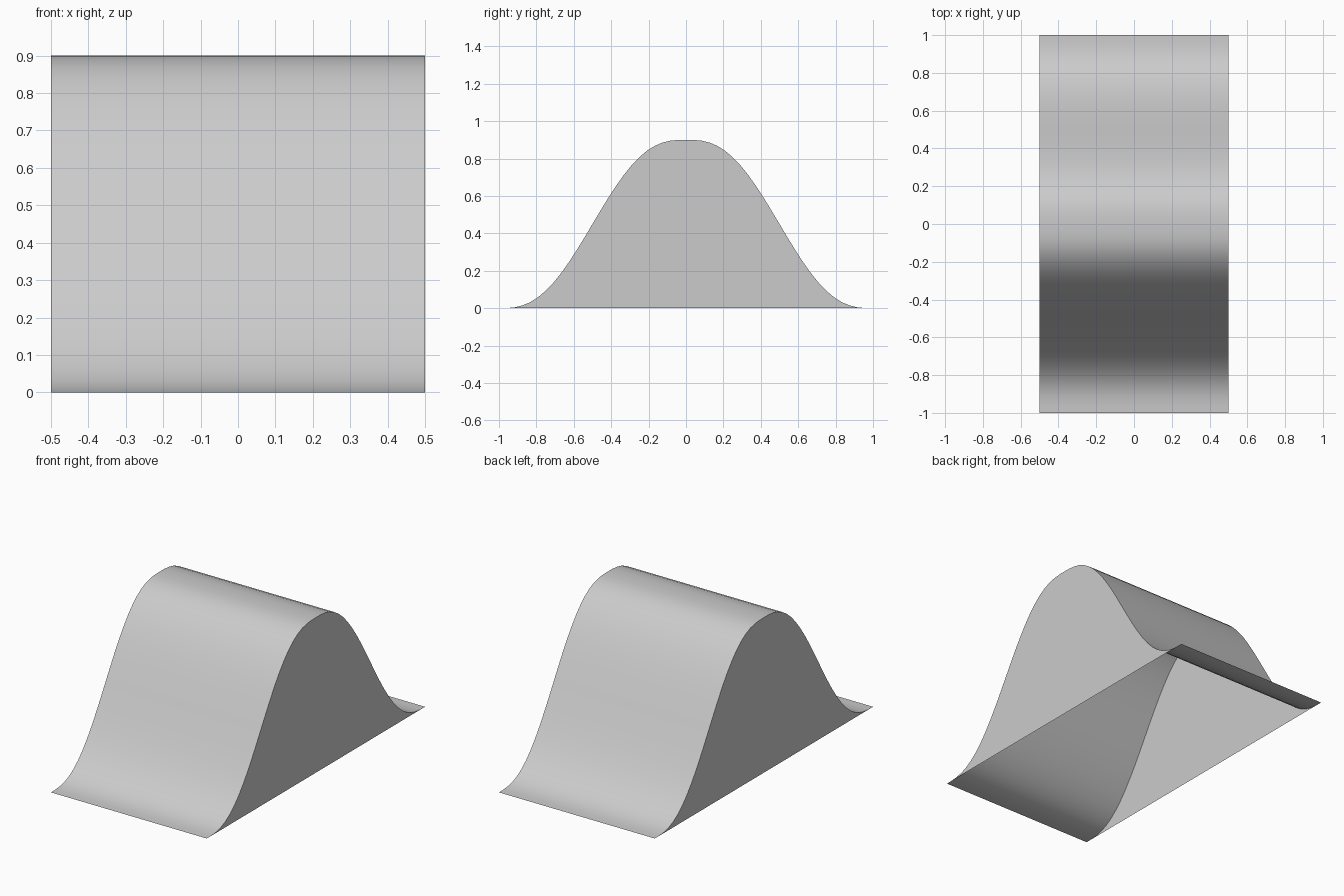
import bpy, bmesh

if "Cube" in bpy.data.objects:
    bpy.data.objects.remove(bpy.data.objects["Cube"])

HALF_WIDTH, HEIGHT, STEPS = 0.5, 0.9, 48


def bump(y):
    # Smooth S-curve falling from the crest to the ground on both sides
    t = 1 - abs(y)
    return HEIGHT * t**3 * (t * (6 * t - 15) + 10)


bm = bmesh.new()
ys = [-1 + 2 * i / STEPS for i in range(STEPS + 1)]
left = [bm.verts.new((-HALF_WIDTH, y, bump(y))) for y in ys]
right = [bm.verts.new((HALF_WIDTH, y, bump(y))) for y in ys]

# Curved top sheet
for i in range(STEPS):
    bm.faces.new((left[i], right[i], right[i + 1], left[i + 1]))

# Flat end walls; the underside stays open
bm.faces.new(left)
bm.faces.new(right[::-1])

mesh = bpy.data.meshes.new("speed_bump")
bm.to_mesh(mesh)
bm.free()
ramp = bpy.data.objects.new("bump_ramp", mesh)
bpy.context.collection.objects.link(ramp)

# Smooth curve with crisp rims
bpy.context.view_layer.objects.active = ramp
ramp.select_set(True)
bpy.ops.object.shade_smooth_by_angle()
